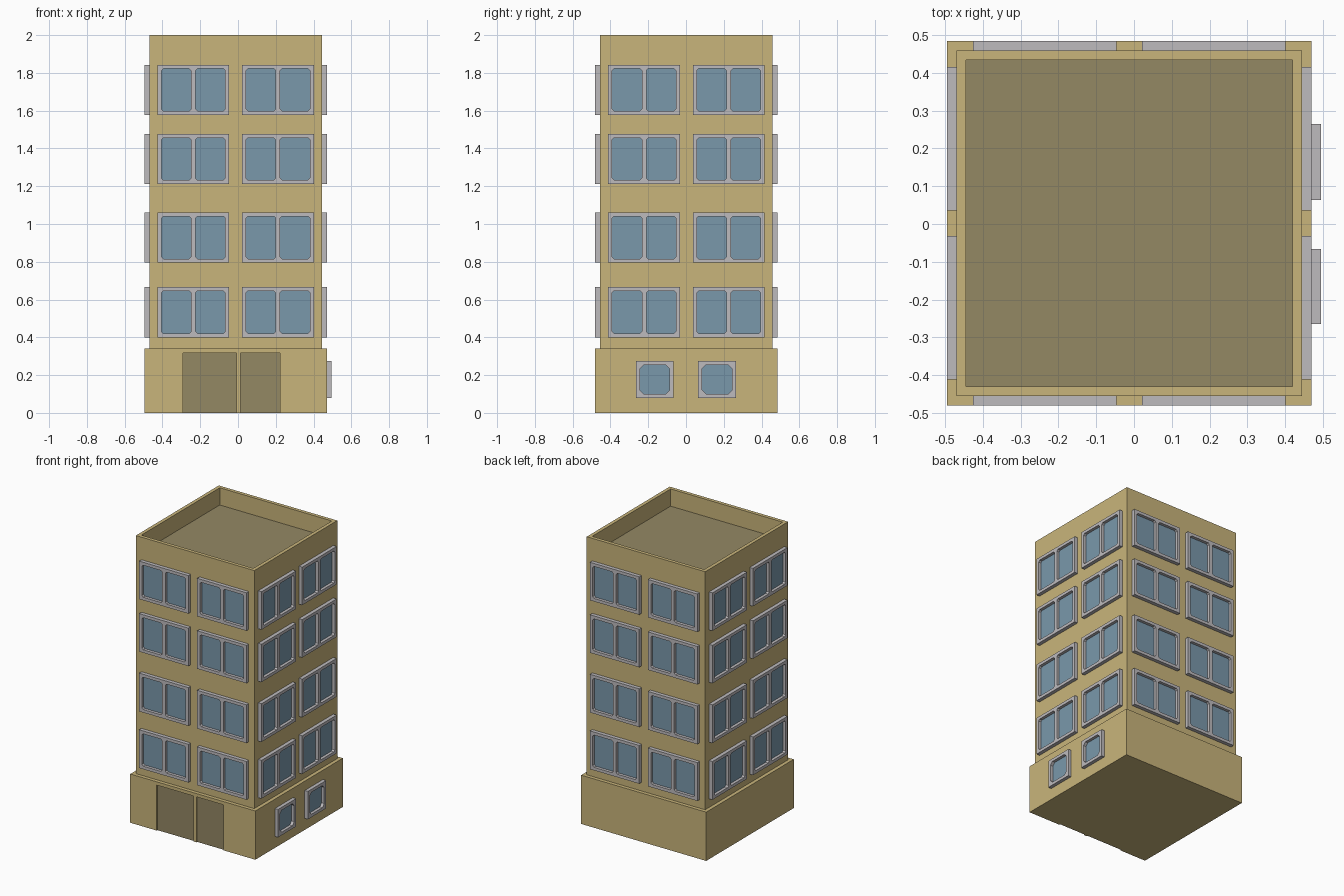
import bpy, bmesh, math
from mathutils import Matrix, Vector

if "Cube" in bpy.data.objects:
    bpy.data.objects.remove(bpy.data.objects["Cube"])


def material(name, srgb):
    lin = [((c / 255 + 0.055) / 1.055) ** 2.4 for c in srgb]
    m = bpy.data.materials.new(name)
    m.diffuse_color = (*lin, 1)
    m.use_nodes = True
    m.node_tree.nodes["Principled BSDF"].inputs["Base Color"].default_value = m.diffuse_color
    return m


TAN = material("tan wall", (201, 181, 123))
BROWN = material("brown roof and doors", (148, 136, 100))
GREY = material("light grey frame", (190, 187, 190))
BLUE = material("blue glass", (122, 152, 171))
CX, CY = -0.0125, 0.002          # centre of the building in plan
TOWER, BASE = 0.457, 0.4825      # half widths


def finish(bm, name, *mats):
    bmesh.ops.recalc_face_normals(bm, faces=bm.faces[:])
    me = bpy.data.meshes.new(name)
    bm.to_mesh(me)
    bm.free()
    for m in mats:
        me.materials.append(m)
    ob = bpy.data.objects.new(name, me)
    bpy.context.collection.objects.link(ob)
    return ob


def box(bm, x0, x1, y0, y1, z0, z1):
    m = Matrix.Translation(((x0 + x1) / 2, (y0 + y1) / 2, (z0 + z1) / 2))
    m = m @ Matrix.Diagonal((x1 - x0, y1 - y0, z1 - z0, 1))
    return bmesh.ops.create_cube(bm, size=1, matrix=m)["verts"]


def chamfered(u0, u1, z0, z1, c):
    return [(u0 + c, z0), (u1 - c, z0), (u1, z0 + c), (u1, z1 - c),
            (u1 - c, z1), (u0 + c, z1), (u0, z1 - c), (u0, z0 + c)]


def panel(name, mat, loops, d0, d1, side):
    """Flat outline with holes, from depth d0 out to d1, turned to one side."""
    bm = bmesh.new()
    edges = []
    for lp in loops:
        vs = [bm.verts.new((u, -d0, z)) for u, z in lp]
        edges += [bm.edges.new((vs[i - 1], vs[i])) for i in range(len(vs))]
    bmesh.ops.triangle_fill(bm, edges=edges, use_beauty=True, use_dissolve=False)
    ext = bmesh.ops.extrude_face_region(bm, geom=bm.faces[:])["geom"]
    bmesh.ops.translate(bm, vec=(0, d0 - d1, 0),
                        verts=[g for g in ext if isinstance(g, bmesh.types.BMVert)])
    bm.transform(Matrix.Translation((CX, CY, 0)) @ Matrix.Rotation(side * math.pi / 2, 4, 'Z'))
    return finish(bm, name, mat)


def window(u0, u1, z0, z1, wall, side, panes, chamfer):
    rim, bar = 0.021, 0.024
    w = (u1 - u0 - 2 * rim - bar * (panes - 1)) / panes
    holes = []
    for i in range(panes):
        a = u0 + rim + i * (w + bar)
        holes.append(chamfered(a, a + w, z0 + rim, z1 - rim, chamfer))
    outer = [(u0, z0), (u1, z0), (u1, z1), (u0, z1)]
    panel("window_frame", GREY, [outer] + holes, wall - 0.002, wall + 0.0255, side)
    for h in holes:
        panel("window_glass", BLUE, [h], wall - 0.002, wall + 0.005, side)


# Tower with a sunken roof behind a parapet
bm = bmesh.new()
box(bm, CX - TOWER, CX + TOWER, CY - TOWER, CY + TOWER, 0.33, 2.0)
top = max(bm.faces, key=lambda f: f.calc_center_median().z)
bmesh.ops.inset_region(bm, faces=[top], thickness=0.035)
ext = bmesh.ops.extrude_face_region(bm, geom=[top])["geom"]
roof = next(g for g in ext if isinstance(g, bmesh.types.BMFace))
bmesh.ops.translate(bm, vec=(0, 0, -0.12), verts=roof.verts[:])
roof.material_index = 1
if top.is_valid:
    bmesh.ops.delete(bm, geom=[top], context='FACES_ONLY')
finish(bm, "tower", TAN, BROWN)

# Ground floor block, with a front skin notched for the two doors
bm = bmesh.new()
box(bm, CX - BASE, CX + BASE, CY - BASE + 0.012, CY + BASE, 0, 0.34)
finish(bm, "ground_floor", TAN)
doors = [(-0.278, 0.005), (0.027, 0.236)]
outline = [(-BASE, 0)]
for a, b in doors:
    outline += [(a, 0), (a, 0.317), (b, 0.317), (b, 0)]
outline += [(BASE, 0), (BASE, 0.34), (-BASE, 0.34)]
panel("front_wall", TAN, [outline], BASE - 0.012, BASE, 0)
for a, b in doors:
    panel("door", BROWN, [[(a, 0), (b, 0), (b, 0.317), (a, 0.317)]],
          BASE - 0.013, BASE - 0.008, 0)

# Four floors of double windows on all four sides
for side in range(4):
    for z0, z1 in ((0.40, 0.667), (0.795, 1.062), (1.212, 1.477), (1.578, 1.843)):
        for u0, u1 in ((-0.414, -0.034), (0.034, 0.414)):
            window(u0, u1, z0, z1, TOWER, side, 2, 0.01)

# Two small ground-floor windows on the right side
for u0, u1 in ((-0.267, -0.068), (0.062, 0.263)):
    window(u0, u1, 0.08, 0.275, BASE - 0.001, 1, 1, 0.02)
